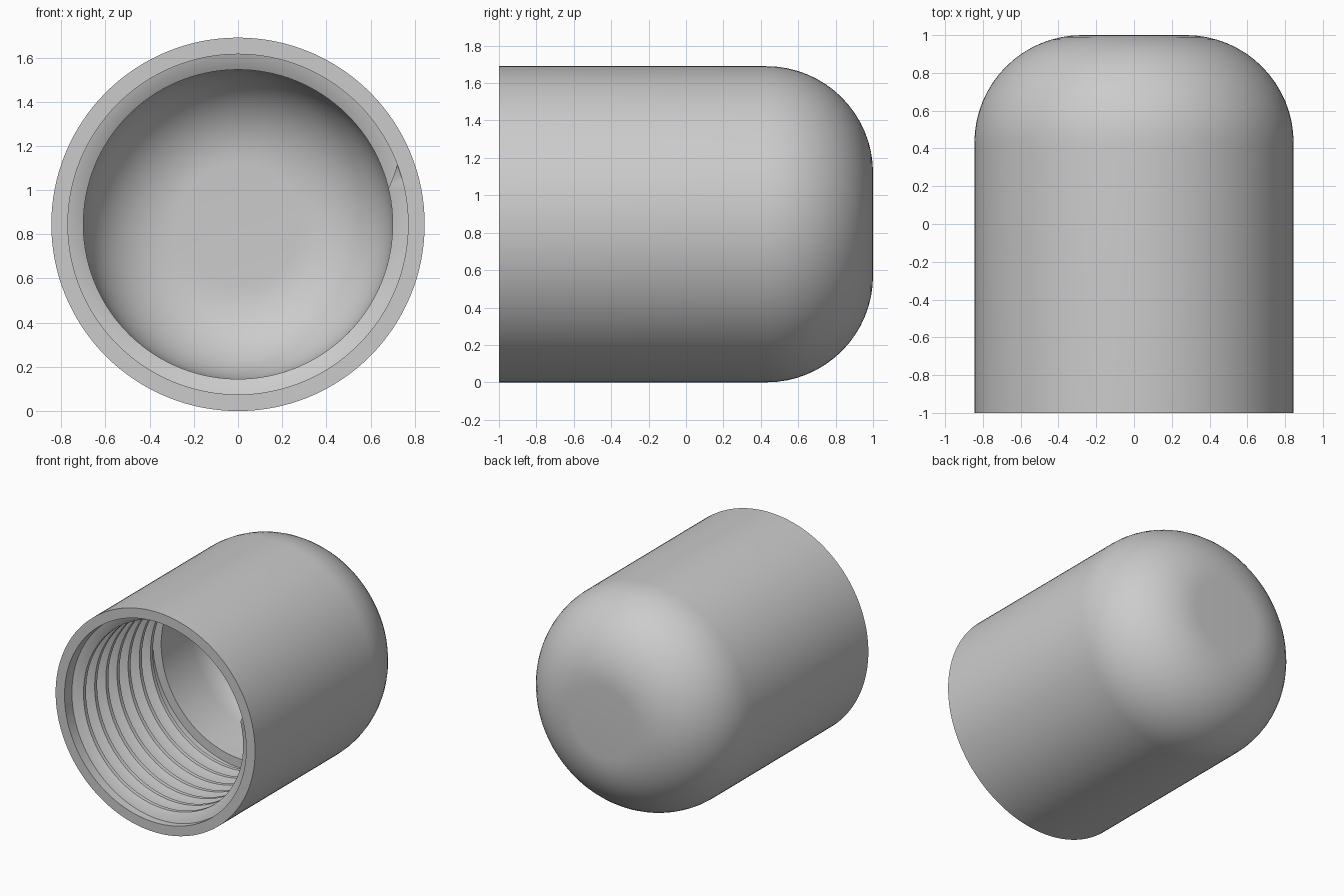
import bpy, bmesh
from math import sin, cos, pi, radians

if "Cube" in bpy.data.objects:
    bpy.data.objects.remove(bpy.data.objects["Cube"], do_unlink=True)

R_OUT, R_BORE, R_CREST = 0.845, 0.77, 0.70
FILLET_Y = 0.43          # where both domed ends begin
FLAT_R = 0.275           # radius of the flat end disc
SHOULDER_Y = 0.07        # end of the threaded bore
SEGS = 128

grey = bpy.data.materials.new("plain grey")
grey.use_nodes = True
grey.diffuse_color = (0.6, 0.6, 0.6, 1)
grey.node_tree.nodes["Principled BSDF"].inputs["Base Color"].default_value = (0.6, 0.6, 0.6, 1)


def polar(r, angle, y):
    return (r * cos(angle), y, R_OUT + r * sin(angle))


def bridge(bm, a, b, closed):
    n = len(a)
    for i in range(n if closed else n - 1):
        j = (i + 1) % n
        bm.faces.new((a[i], a[j], b[j], b[i]))


def finish(bm, name):
    bmesh.ops.recalc_face_normals(bm, faces=bm.faces[:])
    mesh = bpy.data.meshes.new(name)
    bm.to_mesh(mesh)
    bm.free()
    mesh.materials.append(grey)
    obj = bpy.data.objects.new(name, mesh)
    bpy.context.collection.objects.link(obj)
    bpy.ops.object.select_all(action='DESELECT')
    obj.select_set(True)
    bpy.context.view_layer.objects.active = obj
    bpy.ops.object.shade_smooth_by_angle(angle=radians(30))


def dome(radius, steps=16):
    """Quarter-round profile from the flat end disc out to the wall."""
    f = radius - FLAT_R
    return [(FLAT_R + f * sin(t), FILLET_Y + f * cos(t))
            for t in (pi / 2 * i / steps for i in range(steps + 1))]


# Cap body: outer shell, rim, bore, shoulder and domed cavity in one lathe
profile = dome(R_OUT) + [(R_OUT, -1), (R_BORE, -1), (R_BORE, SHOULDER_Y),
                         (R_CREST, SHOULDER_Y)] + dome(R_CREST)[::-1]
bm = bmesh.new()
rings = [[bm.verts.new(polar(r, 2 * pi * i / SEGS, y)) for i in range(SEGS)]
         for r, y in profile]
for a, b in zip(rings, rings[1:]):
    bridge(bm, a, b, True)
bm.faces.new(rings[0])
bm.faces.new(rings[-1])
finish(bm, "cap_body")

# Internal thread: trapezoid ridge swept along a right-hand helix, tapered ends
PITCH, TURNS, START_Y = 0.135, 7, -0.93
START, TAPER = radians(20.5), radians(7)
bm = bmesh.new()
total = TURNS * 2 * pi
steps = TURNS * SEGS
sweep = sorted([total * i / steps for i in range(steps + 1)] + [TAPER, total - TAPER])
sections = []
for s in sweep:
    grow = max(0.02, min(1, s / TAPER, (total - s) / TAPER))
    y = START_Y + PITCH * s / (2 * pi)
    top = R_BORE - (R_BORE - R_CREST) * grow
    ridge = [(R_BORE + 0.01, -0.056), (R_BORE, -0.055), (top, -0.015),
             (top, 0.015), (R_BORE, 0.055), (R_BORE + 0.01, 0.056)]
    sections.append([bm.verts.new(polar(r, START - s, y + dy)) for r, dy in ridge])
for a, b in zip(sections, sections[1:]):
    bridge(bm, a, b, True)
bm.faces.new(sections[0])
bm.faces.new(sections[-1])
finish(bm, "inner_thread")
